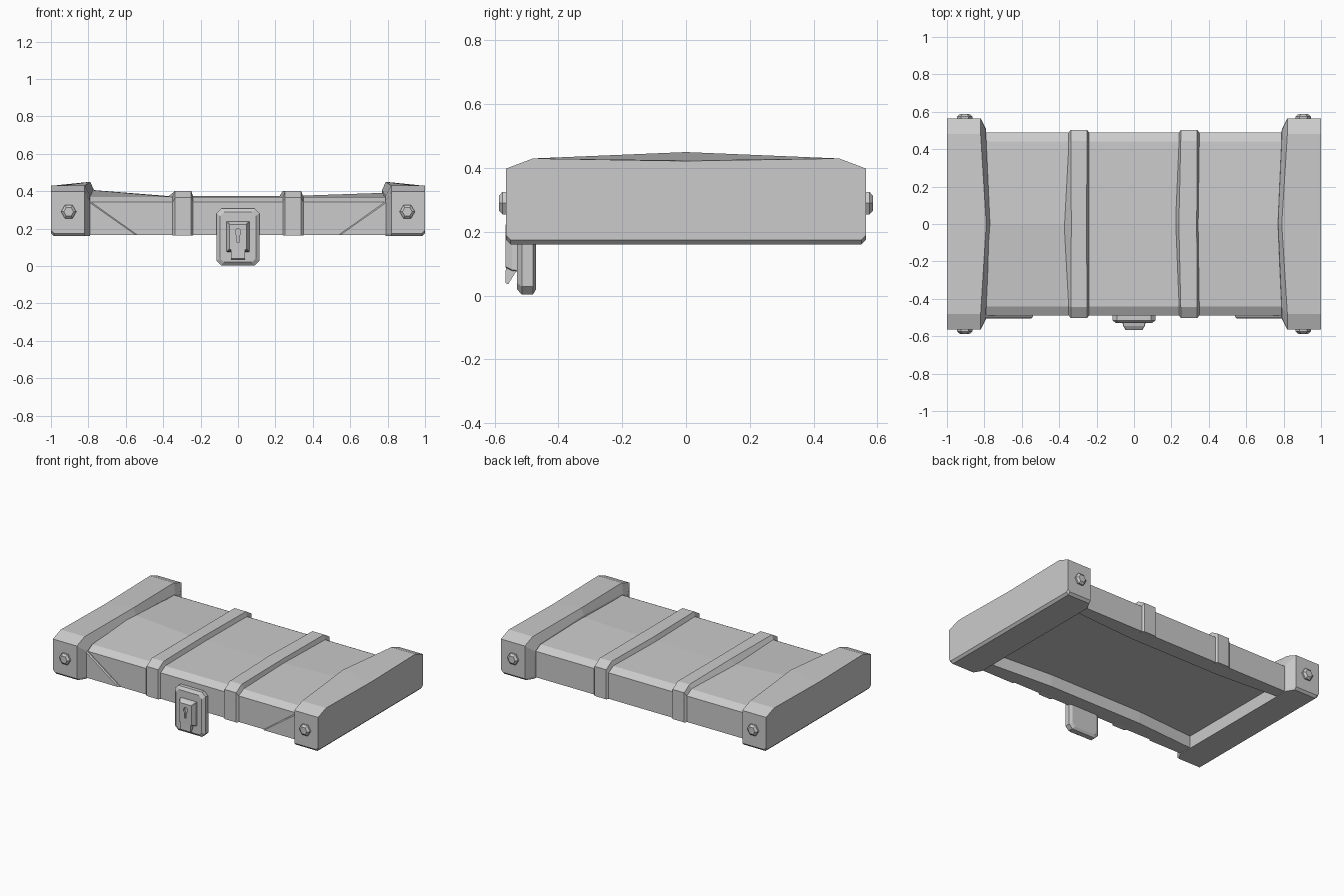
import bpy, bmesh
from math import cos, sin, pi

if "Cube" in bpy.data.objects:
    bpy.data.objects.remove(bpy.data.objects["Cube"])


def loft(name, sections, edit=None):
    """Skin a list of equal-length point rings and close both ends."""
    bm = bmesh.new()
    rings = [[bm.verts.new(p) for p in s] for s in sections]
    n = len(rings[0])
    for a, b in zip(rings, rings[1:]):
        for i in range(n):
            j = (i + 1) % n
            bm.faces.new((a[i], a[j], b[j], b[i]))
    bm.faces.new(rings[0])
    bm.faces.new(rings[-1])
    bmesh.ops.recalc_face_normals(bm, faces=bm.faces)
    if edit:
        edit(bm)
    me = bpy.data.meshes.new(name)
    bm.to_mesh(me)
    bm.free()
    ob = bpy.data.objects.new(name, me)
    bpy.context.collection.objects.link(ob)
    return ob


def arch(x, half, crown, crown_x=None, inner=()):
    """Symmetric cross-section in y/z at x; the crown point sits at y = 0."""
    cx = x if crown_x is None else crown_x
    right = [(x, y, z) for y, z in half]
    left = [(x, -y, z) for y, z in reversed(half)]
    under = [(x, -y, z) for y, z in inner] + [(x, y, z) for y, z in reversed(inner)]
    return right + [(cx, 0, crown)] + left + under


def plate(hx, z0, z1, c, y):
    """Rectangle in x/z with chamfered corners."""
    return [(hx - c, y, z0), (hx, y, z0 + c), (hx, y, z1 - c), (hx - c, y, z1),
            (c - hx, y, z1), (-hx, y, z1 - c), (-hx, y, z0 + c), (c - hx, y, z0)]


def hexagon(x, y, z, r):
    return [(x + r * cos(i * pi / 3), y, z + r * sin(i * pi / 3)) for i in range(6)]


# Lid panel with a recessed underside
def hollow(bm):
    under = [f for f in bm.faces if f.normal.z < -0.9]
    bmesh.ops.inset_region(bm, faces=under, thickness=0.11)
    bmesh.ops.inset_region(bm, faces=under, thickness=0.003)
    for v in {v for f in under for v in f.verts}:
        v.co.z += 0.08


edge = [(0.49, 0.165), (0.49, 0.342), (0.44, 0.37)]
loft("lid_panel", [arch(x, edge, z) for x, z in
                   ((-0.89, 0.415), (-0.36, 0.373), (0.34, 0.376), (0.89, 0.395))], hollow)

# End caps, one per side
for s, name in ((-1, "left"), (1, "right")):
    top = [(0.565, 0.398), (0.48, 0.43)]
    loft(name + "_end_cap", [
        arch(s * 1.0, [(0.55, 0.175), (0.565, 0.19)] + top, 0.422),
        arch(s * 0.985, [(0.55, 0.16), (0.565, 0.175)] + top, 0.424),
        arch(s * 0.82, [(0.55, 0.16), (0.565, 0.175)] + top, 0.45, s * 0.79),
        arch(s * 0.79, [(0.50, 0.16), (0.505, 0.175), (0.50, 0.345), (0.45, 0.375)],
             0.405, s * 0.77)])

    # Hex bolts on the front and back of the cap
    for t, side in ((-1, "front"), (1, "back")):
        loft(f"{name}_{side}_bolt", [hexagon(s * 0.905, t * y, 0.29, r) for y, r in
                                     ((0.55, 0.041), (0.575, 0.041), (0.587, 0.026))])

    # Triangular corner plate on the front
    loft(name + "_corner_plate", [
        [(s * 0.81, y, 0.167), (s * (0.54 + d), y, 0.167), (s * 0.79, y, 0.345 - d), (s * 0.81, y, 0.345 - d)]
        for y, d in ((-0.47, 0), (-0.497, 0), (-0.504, 0.008))])

# Straps: hollow arches with sloped sides and worn crowns
low = [(0.489, 0.163), (0.489, 0.34), (0.439, 0.368)]
high = [(0.502, 0.163), (0.502, 0.365), (0.445, 0.40)]
inside = [(0.45, 0.167), (0.43, 0.32)]
for name, s, crowns in (("left", -1, (0.375, 0.335, 0.255, 0.24)),
                        ("right", 1, (0.345, 0.335, 0.24, 0.22))):
    rows = ((0.35, low, 0.37), (0.338, high, 0.402), (0.25, high, 0.402), (0.24, low, 0.37))
    loft(name + "_strap", [arch(s * x, half, z, s * c, inside[:1] + inside[1:])
                           for (x, half, z), c in zip(rows, crowns)])

# Lock plate, raised block and hook
loft("lock_plate", [plate(0.095, 0.02, 0.288, 0.02, -0.47), plate(0.115, 0.003, 0.307, 0.025, -0.48),
                    plate(0.115, 0.003, 0.307, 0.025, -0.515), plate(0.095, 0.02, 0.288, 0.02, -0.53)])
block = loft("lock_block", [plate(0.062, 0.075, 0.24, 0.003, -0.525), plate(0.058, 0.078, 0.236, 0.003, -0.545),
                            plate(0.045, 0.088, 0.222, 0.003, -0.566)])
loft("lock_hook", [[(x, -0.565, 0.092), (x, -0.53, 0.08), (x, -0.558, 0.035), (x, -0.566, 0.04)]
                   for x in (-0.038, 0.038)])

# Keyhole cut
hole = [(0.006, 0.125), (0.006, 0.16), (0.014, 0.172), (0.014, 0.188), (0.007, 0.197)]
outline = hole + [(-x, z) for x, z in reversed(hole)]
cutter = loft("keyhole_cutter", [[(x, y, z) for x, z in outline] for y in (-0.6, -0.552)])
cutter.hide_render = True
cutter.hide_viewport = True
cut = block.modifiers.new("keyhole", "BOOLEAN")
cut.operation = "DIFFERENCE"
cut.object = cutter
